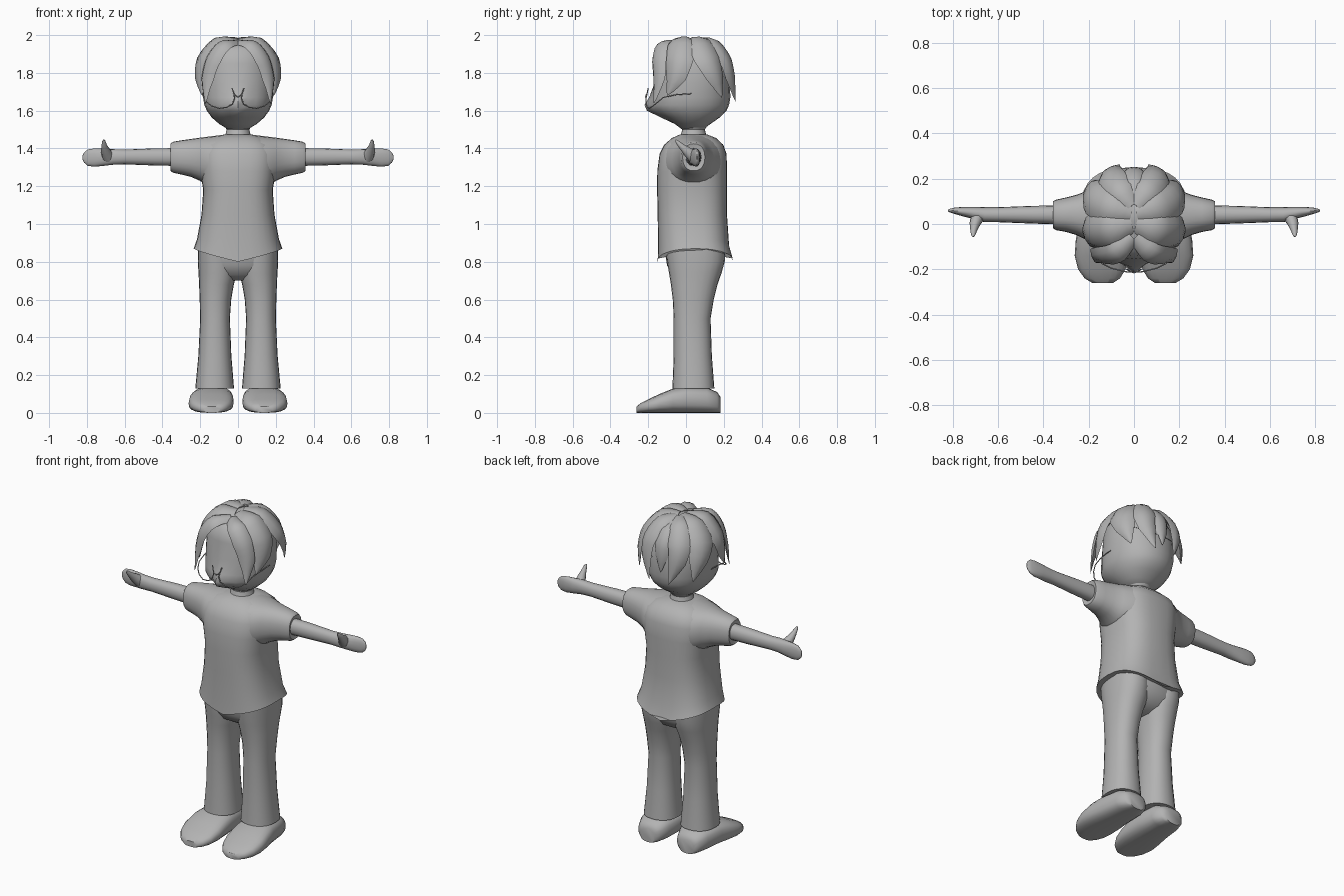
import bpy, bmesh, math
from mathutils import Vector as V

if "Cube" in bpy.data.objects:
    bpy.data.objects.remove(bpy.data.objects["Cube"])

grey = bpy.data.materials.new("plain grey")
grey.diffuse_color = (0.45, 0.45, 0.45, 1)
grey.use_nodes = True
grey.node_tree.nodes["Principled BSDF"].inputs["Base Color"].default_value = grey.diffuse_color


def finish(name, bm, mirror=False, angle=45):
    """Turn a bmesh into a smooth shaded object, optionally mirrored in x."""
    bmesh.ops.recalc_face_normals(bm, faces=bm.faces)
    me = bpy.data.meshes.new(name)
    bm.to_mesh(me)
    bm.free()
    me.materials.append(grey)
    ob = bpy.data.objects.new(name, me)
    bpy.context.collection.objects.link(ob)
    if mirror:
        ob.modifiers.new("Mirror", 'MIRROR').use_mirror_merge = False
    bpy.ops.object.select_all(action='DESELECT')
    ob.select_set(True)
    bpy.context.view_layer.objects.active = ob
    bpy.ops.object.shade_smooth_by_angle(angle=math.radians(angle))
    return ob


def loft(name, rings, n=24, p=2.0, mirror=False, tweak=None, angle=45):
    """Skin superellipse rings given as (centre, u axis, v axis)."""
    bm = bmesh.new()
    loops = []
    for i, (c, u, v) in enumerate(rings):
        loop = []
        for k in range(n):
            a = 2 * math.pi * k / n
            cs, sn = math.cos(a), math.sin(a)
            s = math.copysign(abs(cs) ** (2 / p), cs)
            t = math.copysign(abs(sn) ** (2 / p), sn)
            co = V(c) + V(u) * s + V(v) * t
            if tweak:
                tweak(i, k, s, t, co)
            loop.append(bm.verts.new(co))
        loops.append(loop)
    for a, b in zip(loops, loops[1:]):
        for k in range(n):
            bm.faces.new((a[k], a[(k + 1) % n], b[(k + 1) % n], b[k]))
    bm.faces.new(loops[0])
    bm.faces.new(loops[-1])
    return finish(name, bm, mirror, angle)


def upright(z, x0, x1, y0, y1):
    """Horizontal ring from its extents."""
    return ((x0 + x1) / 2, (y0 + y1) / 2, z), ((x1 - x0) / 2, 0, 0), (0, (y1 - y0) / 2, 0)


def sideways(x, y0, y1, z0, z1):
    """Ring facing along x from its extents."""
    return (x, (y0 + y1) / 2, (z0 + z1) / 2), (0, (y1 - y0) / 2, 0), (0, 0, (z1 - z0) / 2)


# Head with a pointed chin
def chin(i, k, s, t, co):
    if k == 18 and 2 <= i <= 5:
        co.y -= (0.015, 0.035, 0.035, 0.015)[i - 2]


head = [(1.50, .05, -.02, .09), (1.53, .10, -.06, .13), (1.565, .14, -.12, .18),
        (1.60, .165, -.172, .215), (1.63, .178, -.185, .228), (1.67, .185, -.18, .235),
        (1.75, .19, -.165, .232), (1.85, .185, -.155, .22), (1.92, .16, -.14, .18),
        (1.96, .10, -.08, .13)]
loft("head", [upright(z, -r, r, a, b) for z, r, a, b in head], p=2.15, tweak=chin)

# Neck
loft("neck", [upright(z, -r, r, .04 - r, .04 + r)
              for z, r in ((1.44, .08), (1.475, .066), (1.50, .06), (1.54, .085))])


# Shirt body with a hem that dips at the front and back centre
def hem(i, k, s, t, co):
    if i < 2:
        co.z -= 0.07 * (1 - abs(s)) ** 0.8 * (1, 0.5)[i]


shirt = [(.87, .235, -.15, .25), (.92, .217, -.148, .228), (1.05, .193, -.15, .217),
         (1.18, .184, -.153, .217), (1.28, .20, -.152, .217), (1.37, .205, -.14, .215),
         (1.42, .185, -.115, .197), (1.455, .14, -.075, .16), (1.475, .07, -.03, .11)]
loft("shirt_body", [upright(z, -r, r, a, b) for z, r, a, b in shirt],
     n=32, p=2.7, tweak=hem)

# Sleeves with a small turned-in cuff
sleeve = [(.08, -.13, .20, 1.19, 1.472), (.16, -.105, .18, 1.20, 1.462),
          (.20, -.075, .15, 1.228, 1.457), (.25, -.05, .13, 1.25, 1.45),
          (.30, -.035, .117, 1.262, 1.443), (.345, -.027, .107, 1.272, 1.435),
          (.358, -.018, .10, 1.282, 1.425), (.352, 0, .08, 1.305, 1.40)]
loft("sleeves", [sideways(*r) for r in sleeve], p=2.3, mirror=True)

# Bare arms flattening into mitten hands
arm = [(.30, -.003, .083, 1.307, 1.402), (.45, .002, .08, 1.31, 1.40),
       (.60, .008, .074, 1.316, 1.394), (.66, .008, .074, 1.314, 1.396),
       (.71, .022, .076, 1.308, 1.398), (.76, .035, .075, 1.303, 1.40),
       (.795, .045, .072, 1.308, 1.395), (.815, .052, .067, 1.325, 1.378),
       (.822, .056, .062, 1.34, 1.364)]
loft("arms", [sideways(*r) for r in arm], n=16, p=2.2, mirror=True)

# Thumbs
loft("thumbs", [(c, (r, 0, 0), (0, r * .6, r * .8)) for c, r in (
    ((.685, .04, 1.355), .035), ((.70, .005, 1.385), .026),
    ((.707, -.025, 1.412), .016), ((.71, -.047, 1.435), .010),
    ((.71, -.056, 1.445), .004))], n=10, mirror=True)

# Trousers: hips and two legs
loft("hips", [upright(z, -r, r, a, b) for z, r, a, b in (
    (.93, .19, -.11, .19), (.85, .208, -.112, .21), (.78, .205, -.10, .195),
    (.73, .16, -.07, .16), (.70, .08, -.02, .10))], p=2.5)
leg = [(.88, .01, .212, -.11, .21), (.80, .004, .213, -.10, .205),
       (.74, .006, .209, -.09, .188), (.68, .022, .206, -.08, .167),
       (.60, .036, .203, -.07, .147), (.50, .043, .20, -.065, .13),
       (.30, .035, .21, -.065, .137), (.13, .021, .226, -.072, .15)]
loft("trouser_legs", [upright(*r) for r in leg], p=2.25, mirror=True)

# Shoes: y, centre x, half width, height
shoe = [(.182, .13, .05, .085), (.165, .13, .075, .11), (.11, .13, .098, .135),
        (.0, .135, .108, .14), (-.07, .14, .117, .128), (-.14, .143, .119, .10),
        (-.20, .142, .105, .072), (-.24, .14, .078, .052), (-.261, .138, .045, .034)]
loft("shoes", [((x, y, h / 2), (w, 0, 0), (0, 0, h / 2)) for y, x, w, h in shoe],
     n=20, p=2.7, mirror=True)

# Hair cap: upper part of an ellipsoid, cut by a tilted plane
bm = bmesh.new()
bmesh.ops.create_uvsphere(bm, u_segments=28, v_segments=18, radius=1)
for v in bm.verts:
    v.co = V((v.co.x * .202, v.co.y * .197 + .04, v.co.z * .23 + 1.752))
bmesh.ops.bisect_plane(bm, geom=bm.verts[:] + bm.edges[:] + bm.faces[:],
                       plane_co=(0, .04, 1.86), plane_no=(0, .5, 1), clear_inner=True)
bmesh.ops.holes_fill(bm, edges=[e for e in bm.edges if e.is_boundary])
finish("hair_cap", bm)


def lock(name, pts, widths, mirror=True):
    """Pointed hair lock with a raised ridge, following points over the head."""
    bm = bmesh.new()
    core = V((0, .03, 1.74))
    path = []
    for i in range(len(pts) - 1):           # smooth the path by Catmull-Rom steps
        q = [V(pts[min(max(i + d, 0), len(pts) - 1)]) for d in (-1, 0, 1, 2)]
        for t in (0, 1 / 3, 2 / 3):
            co = .5 * (2 * q[1] + (q[2] - q[0]) * t
                       + (2 * q[0] - 5 * q[1] + 4 * q[2] - q[3]) * t * t
                       + (3 * q[1] - q[0] - 3 * q[2] + q[3]) * t ** 3)
            path.append((co, widths[i] + (widths[i + 1] - widths[i]) * t))
    path.append((V(pts[-1]), .002))
    prev = None
    for i, (co, w) in enumerate(path):
        d = path[min(i + 1, len(path) - 1)][0] - path[max(i - 1, 0)][0]
        out = (co - core).normalized()
        side = d.cross(out).normalized()
        out = side.cross(d).normalized()
        sect = ((-1, -.25), (-.55, .12), (0, .2), (.55, .12), (1, -.25), (0, -.35))
        ring = []
        for s, h in sect:
            c = co + side * s * w + out * h * w
            c.z = min(c.z, 2.0)
            ring.append(bm.verts.new(c))
        if prev:
            for k in range(6):
                bm.faces.new((prev[k], prev[(k + 1) % 6], ring[(k + 1) % 6], ring[k]))
        else:
            bm.faces.new(ring)
        prev = ring
    bm.faces.new(prev)
    finish(name, bm, mirror)


# Hair locks from the centre parting: curtains, sides and back
lock("front_curtain", [(.005, -.06, 1.965), (.075, -.13, 1.955), (.135, -.15, 1.88),
                       (.168, -.15, 1.77), (.172, -.17, 1.64)], (.03, .05, .055, .045, 0))
lock("side_lock", [(.01, 0, 1.975), (.11, -.03, 1.972), (.19, -.04, 1.88),
                   (.207, -.06, 1.78), (.19, -.10, 1.68)], (.04, .075, .08, .06, 0))
lock("rear_side_lock", [(.01, .05, 1.98), (.11, .08, 1.97), (.187, .12, 1.88),
                        (.20, .16, 1.78), (.18, .19, 1.67)], (.04, .075, .08, .055, 0))
lock("back_lock", [(.01, .08, 1.98), (.065, .15, 1.965), (.105, .213, 1.88),
                   (.105, .242, 1.78), (.065, .262, 1.65)], (.04, .06, .065, .05, 0))
lock("nape_lock", [(0, .10, 1.97), (0, .18, 1.94), (0, .23, 1.87),
                   (0, .245, 1.79), (0, .245, 1.70)], (.03, .05, .055, .04, 0), False)


# Spectacles: thin wire tubes
def wire(name, pts):
    cu = bpy.data.curves.new(name, 'CURVE')
    cu.dimensions = '3D'
    cu.bevel_depth = .003
    cu.bevel_resolution = 1
    for m in (1, -1):
        sp = cu.splines.new('POLY')
        sp.points.add(len(pts) - 1)
        for p, (x, y, z) in zip(sp.points, pts):
            p.co = (x * m, y, z, 1)
    cu.materials.append(grey)
    bpy.context.collection.objects.link(bpy.data.objects.new(name, cu))


wire("spectacle_rims", [(.178, -.12, 1.67), (.165, -.15, 1.645), (.14, -.175, 1.625),
                        (.10, -.195, 1.612), (.06, -.205, 1.618), (.03, -.212, 1.635),
                        (.018, -.212, 1.665), (.022, -.206, 1.69), (.032, -.20, 1.72)])
wire("spectacle_bridge", [(.02, -.21, 1.685), (0, -.214, 1.672)])
wire("spectacle_temples", [(.178, -.12, 1.67), (.19, -.05, 1.685), (.193, .03, 1.69)])
